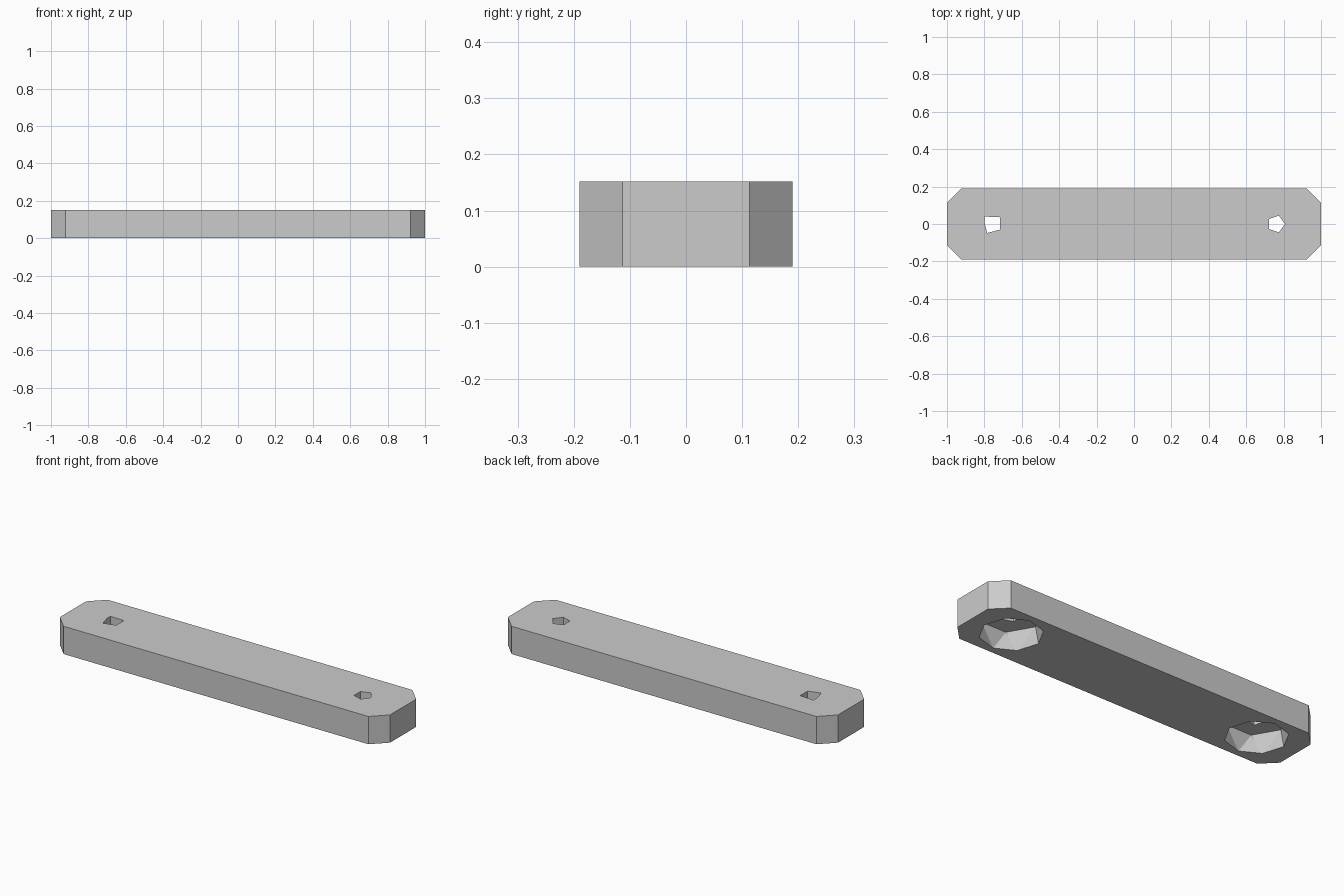
import bpy, bmesh
from math import cos, sin, radians

cube = bpy.data.objects.get("Cube")
if cube:
    bpy.data.objects.remove(cube, do_unlink=True)

HEIGHT = 0.152
HALF_WIDTH = 0.19
CHAMFER = 0.077
POCKET_DEPTH = 0.097
HOLE_X = 0.76

grey = bpy.data.materials.new("plain grey")
grey.use_nodes = True
colour = (0.6, 0.6, 0.6, 1)
grey.diffuse_color = colour
grey.node_tree.nodes["Principled BSDF"].inputs["Base Color"].default_value = colour


def ring(x, radius, sides, start):
    """Points of a regular polygon around (x, 0)."""
    angles = [radians(start + 360 * i / sides) for i in range(sides)]
    return [(x + radius * cos(a), radius * sin(a)) for a in angles]


def add_object(name, bm):
    bmesh.ops.recalc_face_normals(bm, faces=bm.faces)
    mesh = bpy.data.meshes.new(name)
    bm.to_mesh(mesh)
    bm.free()
    mesh.materials.append(grey)
    obj = bpy.data.objects.new(name, mesh)
    bpy.context.collection.objects.link(obj)
    return obj


def prism(name, outline, bottom, top):
    bm = bmesh.new()
    face = bm.faces.new([bm.verts.new((x, y, bottom)) for x, y in outline])
    extruded = bmesh.ops.extrude_face_region(bm, geom=[face])
    verts = [v for v in extruded["geom"] if isinstance(v, bmesh.types.BMVert)]
    bmesh.ops.translate(bm, verts=verts, vec=(0, 0, top - bottom))
    return add_object(name, bm)


def pocket(name, x):
    """Faceted recess: eight-sided rim joined to a six-sided ceiling."""
    bm = bmesh.new()
    rim = ring(x, 0.155, 8, -6)
    for z, points in ((-0.02, rim), (0, rim),
                      (POCKET_DEPTH, ring(x, 0.15, 6, 0))):
        for px, py in points:
            bm.verts.new((px, py, z))
    bmesh.ops.convex_hull(bm, input=bm.verts)
    return add_object(name, bm)


# Bar with chamfered ends
inner = 1 - CHAMFER
side = HALF_WIDTH - CHAMFER
quarter = [(1, side), (inner, HALF_WIDTH)]
outline = quarter + [(-x, y) for x, y in reversed(quarter)]
outline += [(-x, -y) for x, y in outline]
bar = prism("bar", outline, 0, HEIGHT)

# Screw holes, each with a wide pocket underneath
left_hole = ring(HOLE_X, 0.047, 5, 0)
right_hole = [(-0.80, 0.04), (-0.80, 0.01), (-0.785, -0.048),
              (-0.716, -0.03), (-0.716, 0.036)]
cutters = [
    pocket("left_pocket_cutter", HOLE_X),
    pocket("right_pocket_cutter", -HOLE_X),
    prism("left_hole_cutter", left_hole, 0.05, HEIGHT + 0.05),
    prism("right_hole_cutter", right_hole, 0.05, HEIGHT + 0.05),
]
for cutter in cutters:
    mod = bar.modifiers.new(cutter.name, "BOOLEAN")
    mod.operation = "DIFFERENCE"
    mod.solver = "EXACT"
    mod.object = cutter

# Bake the cuts into the bar, then drop the cutters
bpy.context.view_layer.update()
evaluated = bar.evaluated_get(bpy.context.evaluated_depsgraph_get())
cut_mesh = bpy.data.meshes.new_from_object(evaluated)
bar.modifiers.clear()
bar.data = cut_mesh
bar.data.name = "bar"
for cutter in cutters:
    bpy.data.objects.remove(cutter, do_unlink=True)
